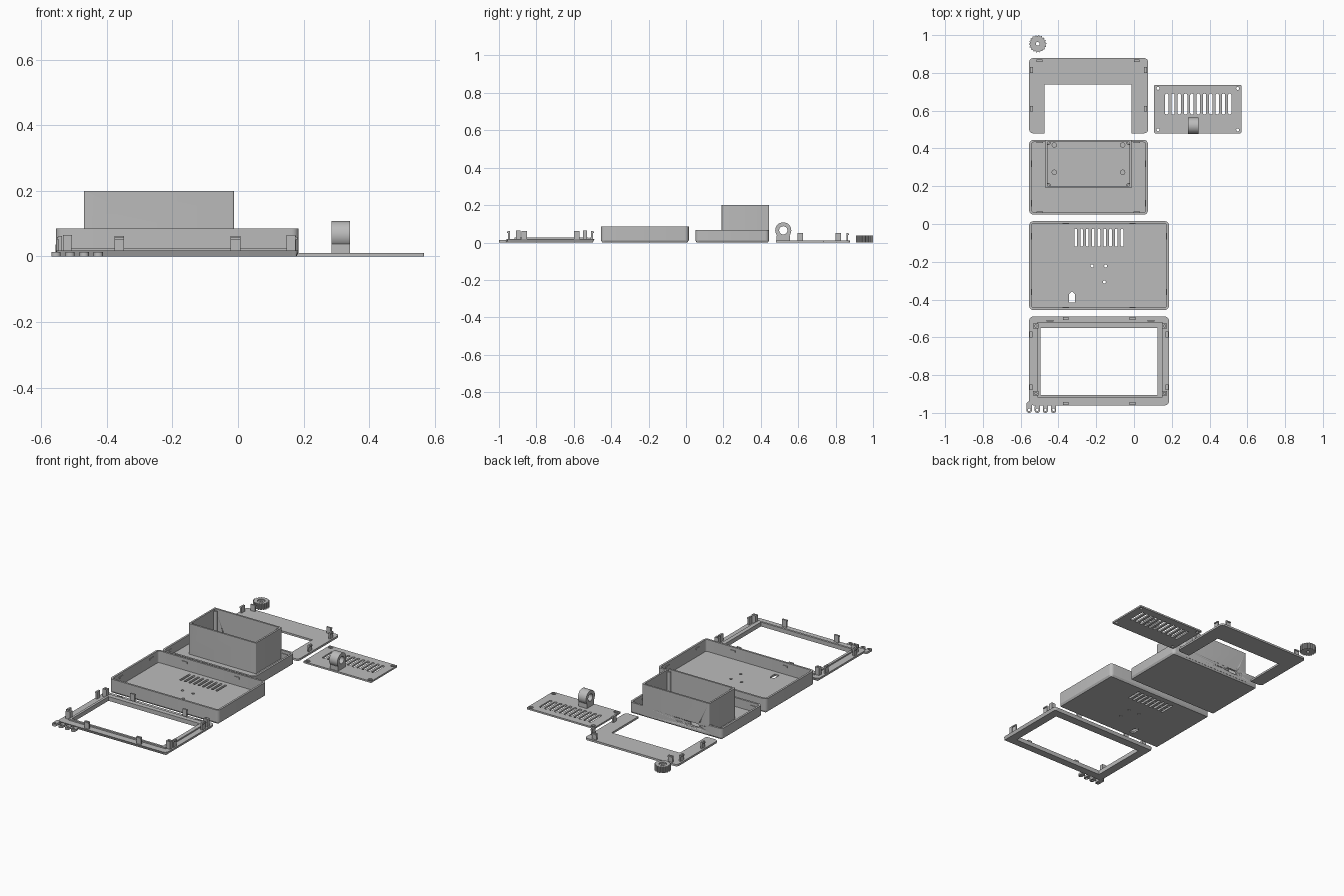
import bpy, bmesh, math
from mathutils import Matrix

if "Cube" in bpy.data.objects:
    bpy.data.objects.remove(bpy.data.objects["Cube"], do_unlink=True)

grey = bpy.data.materials.new("plain grey")
grey.use_nodes = True
grey.diffuse_color = (0.5, 0.5, 0.5, 1)
grey.node_tree.nodes["Principled BSDF"].inputs["Base Color"].default_value = (0.5, 0.5, 0.5, 1)

# Matrices that stand a flat profile up: along y or along x
ALONG_Y = Matrix(((1, 0, 0, 0), (0, 0, 1, 0), (0, 1, 0, 0), (0, 0, 0, 1)))
ALONG_X = Matrix(((0, 0, 1, 0), (1, 0, 0, 0), (0, 1, 0, 0), (0, 0, 0, 1)))


# ---- outline helpers ----
def circle(cx, cy, r, n=24):
    return [(cx + r * math.cos(i * math.tau / n), cy + r * math.sin(i * math.tau / n)) for i in range(n)]


def rrect(x0, x1, y0, y1, r=0.0, n=5):
    if r == 0:
        return [(x0, y0), (x1, y0), (x1, y1), (x0, y1)]
    pts = []
    corners = [(x1 - r, y1 - r), (x0 + r, y1 - r), (x0 + r, y0 + r), (x1 - r, y0 + r)]
    for k, (cx, cy) in enumerate(corners):
        for i in range(n + 1):
            a = (k + i / n) * math.pi / 2
            pts.append((cx + r * math.cos(a), cy + r * math.sin(a)))
    return pts


def inset(rect, d):
    x0, x1, y0, y1 = rect
    return (x0 + d, x1 - d, y0 + d, y1 - d)


def house(cx, y0, y1, w):
    h = w / 2
    return [(cx - h, y0), (cx + h, y0), (cx + h, y1 - h), (cx, y1), (cx - h, y1 - h)]


# ---- solid helpers ----
def prism(name, outlines, z0, z1, matrix=None, chamfer=0.0):
    """Extrude outlines (first outer, then holes) from z0 to z1."""
    cu = bpy.data.curves.new(name, 'CURVE')
    cu.dimensions = '2D'
    cu.fill_mode = 'BOTH'
    cu.extrude = (z1 - z0) / 2
    for pts in outlines:
        sp = cu.splines.new('POLY')
        sp.points.add(len(pts) - 1)
        for p, (x, y) in zip(sp.points, pts):
            p.co = (x, y, 0, 1)
        sp.use_cyclic_u = True
    tmp = bpy.data.objects.new(name + "_profile", cu)
    bpy.context.collection.objects.link(tmp)
    dg = bpy.context.evaluated_depsgraph_get()
    me = bpy.data.meshes.new_from_object(tmp.evaluated_get(dg))
    bpy.data.objects.remove(tmp, do_unlink=True)
    bm = bmesh.new()
    bm.from_mesh(me)
    bmesh.ops.remove_doubles(bm, verts=bm.verts, dist=1e-5)
    bmesh.ops.translate(bm, verts=bm.verts, vec=(0, 0, (z0 + z1) / 2))
    if chamfer:  # pull the lower rim inwards
        xs, ys = zip(*outlines[0])
        for v in bm.verts:
            if v.co.z < z0 + 1e-4:
                v.co.x = min(max(v.co.x, min(xs) + chamfer), max(xs) - chamfer)
                v.co.y = min(max(v.co.y, min(ys) + chamfer), max(ys) - chamfer)
    if matrix:
        bm.transform(matrix)
    bmesh.ops.recalc_face_normals(bm, faces=bm.faces)
    bm.to_mesh(me)
    bm.free()
    me.name = name
    me.materials.clear()
    me.materials.append(grey)
    ob = bpy.data.objects.new(name, me)
    bpy.context.collection.objects.link(ob)
    bpy.ops.object.select_all(action='DESELECT')
    ob.select_set(True)
    bpy.context.view_layer.objects.active = ob
    bpy.ops.object.shade_smooth_by_angle(angle=math.radians(35))
    return ob


def block(name, cx, cy, sx, sy, z0, z1):
    return prism(name, [rrect(cx - sx / 2, cx + sx / 2, cy - sy / 2, cy + sy / 2)], z0, z1)


def cut(target, cutter):
    mod = target.modifiers.new("cut", 'BOOLEAN')
    mod.object, mod.operation, mod.solver = cutter, 'DIFFERENCE', 'EXACT'
    bpy.context.view_layer.objects.active = target
    bpy.ops.object.modifier_apply(modifier=mod.name)


def clip(name, x, y, nx, ny, z0, z1):
    """Snap tab with a hook pointing along (nx, ny)."""
    sx, sy = (0.03, 0.01) if ny else (0.01, 0.03)
    block(name, x, y, sx, sy, z0, z1)
    block(name + "_hook", x + nx * 0.005, y + ny * 0.005, sx, sy, z1 - 0.01, z1 - 0.003)


def tray(name, rect, height, holes, xs, ys):
    """Open tray with inner catches at the given wall positions."""
    wall = 0.012
    prism(name + "_floor", [rrect(*rect, 0.022)] + holes, 0, 0.012, chamfer=0.007)
    ring = prism(name + "_walls", [rrect(*rect, 0.022), rrect(*inset(rect, wall), 0.012)], 0.012, height)
    x0, x1, y0, y1 = inset(rect, wall)
    z = height - 0.028
    for x in xs:
        for y in (y0, y1):
            block(name + "_catch", x, y, 0.034, 0.008, z, z + 0.01)
    for y in ys:
        for x in (x0, x1):
            block(name + "_catch", x, y, 0.008, 0.034, z, z + 0.01)
    return ring


# ---- front frame ----
frame = (-0.555, 0.185, -0.96, -0.49)
opening = rrect(-0.495, 0.125, -0.905, -0.55)
prism("front_frame", [rrect(*frame, 0.022), opening], 0, 0.018, chamfer=0.008)
prism("frame_ridge", [rrect(-0.51, 0.15, -0.918, -0.52), opening], 0.018, 0.026)
for x in (-0.362, -0.008):
    clip("frame_clip", x, -0.947, 0, -1, 0.015, 0.062)
    clip("frame_clip", x, -0.503, 0, 1, 0.015, 0.062)
for y in (-0.585, -0.865):
    clip("frame_clip", -0.542, y, -1, 0, 0.015, 0.062)
    clip("frame_clip", 0.172, y, 1, 0, 0.015, 0.062)
for x in (-0.52, 0.162):
    for y in (-0.54, -0.897):
        prism("frame_post", [rrect(x - 0.014, x + 0.014, y - 0.012, y + 0.012), circle(x, y, 0.006, 12)], 0.015, 0.065)
for x in (-0.445, 0.09):
    block("frame_rib", x, -0.512, 0.035, 0.008, 0.015, 0.026)

# ---- row of small button loops ----
for i in range(4):
    x = -0.555 + i * 0.043
    top = -0.94 if i == 0 else -0.956
    prism("button_loop", [rrect(x - 0.014, x + 0.014, -1.0, top, 0.013), circle(x, -0.984, 0.007, 12)], 0, 0.013)

# ---- large tray ----
vents = [rrect(x - 0.007, x + 0.007, -0.12, -0.025, 0.006) for x in (-0.308 + i * 0.0306 for i in range(9))]
pins = [circle(x, y, 0.008, 12) for x, y in ((-0.222, -0.222), (-0.15, -0.222), (-0.157, -0.307))]
tray("large_tray", (-0.555, 0.185, -0.455, 0.015), 0.085,
     vents + pins + [house(-0.328, -0.415, -0.355, 0.03)], (-0.362, -0.008), (-0.065, -0.36))

# ---- small tray with the tall box ----
walls = tray("small_tray", (-0.555, 0.074, 0.05, 0.445), 0.067, [], (-0.5, 0.015), (0.32, 0.11))
box = (-0.47, -0.012, 0.19, 0.445)
tall = prism("tall_box", [rrect(*box, 0.005), rrect(*inset(box, 0.011))], 0.01, 0.2)
slot = prism("slot_cutter", [rrect(-0.4, -0.34, 0.032, 0.056, 0.011)], 0.42, 0.47, ALONG_Y)
port = prism("port_cutter", [house(-0.384, 0.132, 0.182, 0.031)], 0.17, 0.22, ALONG_Y)
cut(walls, slot)
cut(tall, slot)
cut(tall, port)
for helper in (slot, port):
    bpy.data.objects.remove(helper, do_unlink=True)
for x in (-0.455, -0.027):
    for y in (0.205, 0.43):
        prism("box_screw_post", [circle(x, y, 0.013, 16), circle(x, y, 0.006, 16)], 0.01, 0.19)
for x in (-0.422, -0.06):
    for y in (0.274, 0.418):
        prism("box_standoff", [circle(x, y, 0.014, 16)], 0.01, 0.035)

# ---- U-shaped tray cover ----
cover = rrect(-0.555, 0.074, 0.48, 0.878, 0.02)
notch = [(-0.012, 0.48), (-0.012, 0.738), (-0.475, 0.738), (-0.475, 0.48)]
prism("tray_cover", [cover[:18] + notch[::-1] + cover[18:]], 0, 0.012)
for x in (-0.5, 0.015):
    clip("cover_clip", x, 0.862, 0, 1, 0.01, 0.05)
for y in (0.61, 0.815):
    clip("cover_clip", -0.54, y, -1, 0, 0.01, 0.05)
    clip("cover_clip", 0.059, y, 1, 0, 0.01, 0.05)

# ---- vented plate with cable ring ----
slots = [rrect(x - 0.009, x + 0.009, 0.58, 0.69, 0.008) for x in (0.173 + i * 0.0334 for i in range(11))]
corners = [(x, y) for x in (0.127, 0.549) for y in (0.498, 0.718)]
plate = rrect(0.107, 0.568, 0.48, 0.736, 0.005)
prism("vent_plate_lower", [plate] + slots + [circle(x, y, 0.008, 16) for x, y in corners], 0, 0.006)
prism("vent_plate_upper", [plate] + slots + [circle(x, y, 0.013, 16) for x, y in corners], 0.006, 0.01)
prism("cable_ring", [circle(0.52, 0.065, 0.043, 32), circle(0.52, 0.065, 0.022, 24)], 0.285, 0.341, ALONG_X)
prism("ring_foot", [rrect(0.485, 0.555, 0.008, 0.038)], 0.285, 0.341, ALONG_X)

# ---- ribbed knob ----
teeth = 18
gear = []
for i in range(teeth * 4):
    r, a = (0.046 if i % 4 < 2 else 0.041), i * math.tau / (teeth * 4)
    gear.append((-0.51 + r * math.cos(a), 0.954 + r * math.sin(a)))
prism("knob_body", [gear, circle(-0.51, 0.954, 0.01, 16)], 0, 0.03)
prism("knob_rim", [gear, circle(-0.51, 0.954, 0.022, 24)], 0.03, 0.037)
